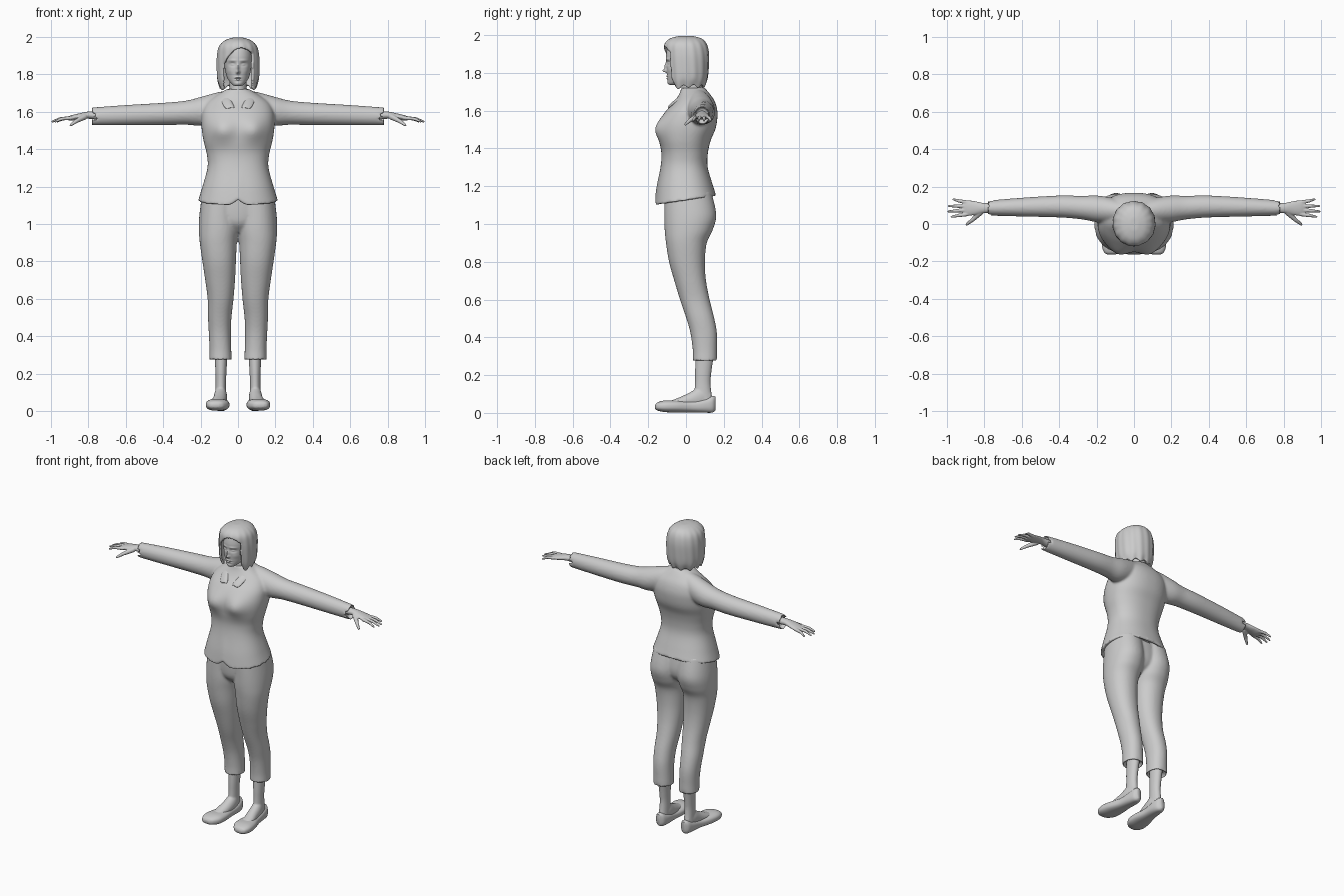
import bpy, bmesh, math
from mathutils import Vector

cube = bpy.data.objects.get("Cube")
if cube:
    bpy.data.objects.remove(cube)

GREY = bpy.data.materials.new("plain_grey")
GREY.use_nodes = True
GREY.diffuse_color = (0.6, 0.6, 0.6, 1)
for node in GREY.node_tree.nodes:
    if node.type == 'BSDF_PRINCIPLED':
        node.inputs["Base Color"].default_value = GREY.diffuse_color
        node.inputs["Roughness"].default_value = 0.7


def catmull(p0, p1, p2, p3, u):
    return [0.5 * (2 * b + (c - a) * u + (2 * a - 5 * b + 4 * c - d) * u * u
                   + (3 * b - a - 3 * c + d) * u ** 3) for a, b, c, d in zip(p0, p1, p2, p3)]


def loft(bm, axis, rows, segs=48, steps=6, power=2.0, lip=0.0):
    """Skin rounded sections; each row is (position, a_min, a_max, b_min, b_max)."""
    sections = []
    for i in range(len(rows) - 1):
        quad = [rows[max(0, min(len(rows) - 1, i + k))] for k in (-1, 0, 1, 2)]
        sections += [catmull(*quad, s / steps) for s in range(steps)]
    sections.append(list(rows[-1]))
    if lip:  # hollow opening at the first section
        t, a0, a1, b0, b1 = rows[0]
        da, db = (a1 - a0) * 0.06, (b1 - b0) * 0.06
        inner = [a0 + da, a1 - da, b0 + db, b1 - db]
        sections = [[t + lip] + inner, [t] + inner] + sections
    rings = []
    for t, a0, a1, b0, b1 in sections:
        ring = []
        for s in range(segs):
            ang = math.tau * s / segs
            c, n = math.cos(ang), math.sin(ang)
            a = (a0 + a1) / 2 + (a1 - a0) / 2 * math.copysign(abs(c) ** (2 / power), c)
            b = (b0 + b1) / 2 + (b1 - b0) / 2 * math.copysign(abs(n) ** (2 / power), n)
            co = {'x': (t, a, b), 'y': (a, t, b), 'z': (a, b, t)}[axis]
            ring.append(bm.verts.new(co))
        rings.append(ring)
    for lo, hi in zip(rings, rings[1:]):
        for s in range(segs):
            e = (s + 1) % segs
            bm.faces.new((lo[s], lo[e], hi[e], hi[s]))
    bm.faces.new(rings[0])
    bm.faces.new(rings[-1])
    bmesh.ops.recalc_face_normals(bm, faces=bm.faces)


def upright(rows):
    """Centred sections given as (z, half_width, y_front, y_back)."""
    return [(z, -w, w, f, b) for z, w, f, b in rows]


def capsule(bm, a, b, ra, rb):
    a, b = Vector(a), Vector(b)
    turn = (b - a).to_track_quat('Z', 'Y').to_matrix().to_4x4()
    turn.translation = (a + b) / 2
    bmesh.ops.create_cone(bm, cap_ends=True, segments=16, radius1=ra, radius2=rb,
                          depth=(b - a).length, matrix=turn)
    for p, r in ((a, ra), (b, rb)):
        made = bmesh.ops.create_uvsphere(bm, u_segments=16, v_segments=10, radius=r)
        bmesh.ops.translate(bm, verts=made["verts"], vec=p)


def bump(bm, spots):
    """Push the front surface by soft spots (x, z, amount, x_size, z_size), both sides."""
    for v in bm.verts:
        if v.co.y < 0:
            x, z = abs(v.co.x), v.co.z
            v.co.y -= sum(h * math.exp(-((x - px) / sx) ** 2 - ((z - pz) / sz) ** 2)
                          for px, pz, h, sx, sz in spots)


def finish(name, bm, mirror=False, voxel=0, smooth=0, solid=0, subsurf=0):
    mesh = bpy.data.meshes.new(name)
    bm.to_mesh(mesh)
    bm.free()
    mesh.materials.append(GREY)
    mesh.polygons.foreach_set("use_smooth", [True] * len(mesh.polygons))
    mesh.set_sharp_from_angle(angle=math.radians(50))
    obj = bpy.data.objects.new(name, mesh)
    bpy.context.collection.objects.link(obj)
    if mirror:
        obj.modifiers.new("mirror", 'MIRROR').merge_threshold = 0.0005
    if solid:
        mod = obj.modifiers.new("thickness", 'SOLIDIFY')
        mod.thickness, mod.offset = solid, -1
    if subsurf:
        mod = obj.modifiers.new("rounding", 'SUBSURF')
        mod.levels = mod.render_levels = subsurf
    if voxel:
        mod = obj.modifiers.new("blend", 'REMESH')
        mod.mode, mod.voxel_size, mod.use_smooth_shade = 'VOXEL', voxel, True
    if smooth:
        mod = obj.modifiers.new("relax", 'SMOOTH')
        mod.factor, mod.iterations = 0.5, smooth
    return obj


# Jacket: torso with hollow hem, plus both sleeves, blended together
bm = bmesh.new()
loft(bm, 'z', upright([
    (1.125, .213, -.165, .16), (1.2, .19, -.155, .14), (1.3, .163, -.135, .115),
    (1.37, .166, -.13, .115), (1.44, .183, -.14, .13), (1.5, .193, -.145, .155),
    (1.55, .195, -.135, .165), (1.6, .19, -.105, .166), (1.65, .165, -.06, .152),
    (1.69, .11, -.035, .125), (1.72, .06, -.025, .1)]), segs=80, power=2.3, lip=.04)
bump(bm, [(.085, 1.5, .027, .06, .06)])
for v in bm.verts:
    fade = max(0, min(1, (1.3 - v.co.z) / .17))
    v.co.z += fade * .15 * v.co.y
    if v.co.y < 0:
        v.co.z += fade * .028 * max(0, 1 - abs(v.co.x) / .035)
for side in (1, -1):
    loft(bm, 'x', [(side * t, *r) for t, *r in [
        (.78, .045, .125, 1.527, 1.622), (.6, .04, .14, 1.527, 1.635),
        (.4, .035, .152, 1.528, 1.647), (.28, .025, .15, 1.53, 1.658),
        (.2, .01, .152, 1.525, 1.678), (.12, .005, .14, 1.54, 1.7),
        (.05, .01, .12, 1.56, 1.715)]], lip=-.03 * side)
finish("jacket", bm, voxel=.0075, smooth=6)

# Collar: folded strip with pointed front tips
bm = bmesh.new()
inner = [(0, .088, 1.725), (.045, .07, 1.728), (.06, .025, 1.715), (.045, -.03, 1.68), (.006, -.098, 1.612)]
fold = [(0, .105, 1.722), (.058, .082, 1.722), (.074, .025, 1.71), (.06, -.045, 1.675), (.03, -.098, 1.63)]
outer = [(0, .13, 1.69), (.075, .095, 1.69), (.1, .02, 1.695), (.092, -.05, 1.658), (.068, -.105, 1.605)]
lines = [[bm.verts.new(p) for p in line] for line in (inner, fold, outer)]
for lo, hi in zip(lines, lines[1:]):
    for i in range(4):
        bm.faces.new((lo[i], hi[i], hi[i + 1], lo[i + 1]))
bmesh.ops.recalc_face_normals(bm, faces=bm.faces)
finish("collar", bm, mirror=True, solid=.01, subsurf=2)

# Trousers: two legs blended into a pelvis
bm = bmesh.new()
loft(bm, 'z', upright([(.955, .06, -.06, .06), (1.0, .14, -.1, .115),
                       (1.06, .18, -.112, .135), (1.16, .18, -.115, .125)]))
for side in (1, -1):
    legs = [(.272, .033, .153, .036, .165), (.33, .036, .152, .036, .165),
            (.42, .038, .156, .024, .164), (.5, .035, .16, .002, .15),
            (.6, .024, .162, -.032, .125), (.7, .016, .175, -.062, .106),
            (.8, .011, .19, -.09, .1), (.9, .006, .204, -.106, .11),
            (.97, -.005, .209, -.113, .142), (1.05, -.005, .206, -.115, .16),
            (1.17, -.005, .19, -.115, .135)]
    loft(bm, 'z', [(z, side * i, side * o, f, b) for z, i, o, f, b in legs], power=2.15, lip=.025)
finish("trousers", bm, voxel=.0075, smooth=5)

# Feet with ankles
bm = bmesh.new()
loft(bm, 'y', [(-.1, .07, .145, .02, .058), (-.04, .067, .142, .02, .08), (.02, .06, .132, .02, .108),
               (.08, .06, .125, .02, .14), (.13, .075, .112, .03, .12)])
loft(bm, 'z', [(.06, .063, .122, .04, .142), (.15, .064, .119, .047, .13),
               (.22, .061, .121, .048, .135), (.32, .055, .125, .052, .15)])
finish("feet", bm, mirror=True, voxel=.005, smooth=4)

# Flat slip-on shoes with a dipped opening along the top
bm = bmesh.new()
loft(bm, 'y', [(-.163, .1, .14, .022, .042), (-.15, .075, .16, .012, .056), (-.11, .05, .172, .004, .066),
               (-.05, .046, .165, .003, .066), (.03, .054, .14, .003, .064), (.1, .054, .13, .001, .078),
               (.14, .062, .122, .002, .09), (.157, .08, .105, .015, .085)], power=2.5)
finish("shoes", bm, mirror=True)

# Hands: palm, four spread fingers and a thumb
bm = bmesh.new()
loft(bm, 'x', [(.74, .058, .112, 1.555, 1.6), (.8, .058, .112, 1.562, 1.6), (.85, .048, .122, 1.558, 1.59),
               (.89, .044, .127, 1.552, 1.58), (.912, .055, .12, 1.556, 1.572)], segs=32)
for y0, y1, tip in ((.052, .038, .975), (.074, .067, .992), (.095, .096, .99), (.115, .132, .965)):
    mid = (.905 + tip) / 2
    capsule(bm, (.89, y0, 1.566), (mid, (y0 + y1) / 2, 1.562), .0105, .009)
    capsule(bm, (mid, (y0 + y1) / 2, 1.562), (tip, y1, 1.547), .009, .0055)
capsule(bm, (.82, .062, 1.572), (.862, .022, 1.55), .016, .011)
capsule(bm, (.862, .022, 1.55), (.893, -.002, 1.528), .011, .007)
finish("hands", bm, mirror=True, voxel=.0035, smooth=3)

# Neck
bm = bmesh.new()
loft(bm, 'z', upright([(1.6, .06, -.095, .08), (1.64, .055, -.06, .085), (1.69, .047, -.03, .088),
                       (1.74, .046, -.022, .09), (1.8, .048, -.02, .09)]))
finish("neck", bm)

# Head with sculpted features
bm = bmesh.new()
loft(bm, 'z', upright([(1.736, .014, -.086, -.05), (1.744, .03, -.094, -.025), (1.77, .052, -.097, .03),
                       (1.8, .064, -.1, .07), (1.85, .073, -.104, .095), (1.9, .076, -.105, .1),
                       (1.95, .068, -.09, .095), (1.985, .035, -.05, .055)]), segs=128, steps=14, power=2.15)
bump(bm, [(0, 1.811, .021, .009, .009), (0, 1.833, .011, .008, .02),   # nose
          (.03, 1.852, -.011, .017, .01), (.03, 1.851, .008, .011, .005),  # eyes
          (.03, 1.873, .004, .022, .006), (.045, 1.815, .003, .018, .015),  # brows, cheeks
          (0, 1.782, .006, .016, .004), (0, 1.77, .006, .014, .004),  # lips
          (0, 1.776, -.003, .02, .002), (0, 1.75, .004, .016, .009)])  # mouth, chin
finish("head", bm)

# Bobbed hair: ridged shell with a swept face opening and ragged tips
bm = bmesh.new()
loft(bm, 'z', upright([(1.728, .096, -.095, .1), (1.77, .11, -.108, .114), (1.83, .114, -.114, .12),
                       (1.9, .112, -.118, .121), (1.95, .1, -.115, .11), (1.98, .07, -.088, .085),
                       (1.994, .03, -.042, .042), (1.996, .004, -.008, .008)]), segs=128, steps=10, power=2.1)
bm.faces.ensure_lookup_table()
doomed = [f for f in bm.faces if len(f.verts) > 4 and f.calc_center_median().z < 1.8]
for f in bm.faces:
    c = f.calc_center_median()
    arch = 1.94 - 9 * (c.x - .02) ** 2
    if c.y < 0 and abs(c.x) < .08 and c.z < arch:
        doomed.append(f)
bmesh.ops.delete(bm, geom=doomed, context='FACES')
for v in bm.verts:
    ang = math.atan2(v.co.y, v.co.x)
    low = max(0, (1.8 - v.co.z) / .07)
    ridge = 1 + .012 * math.sin(15 * ang + 8 * v.co.z) * min(1, (2 - v.co.z) / .05)
    v.co.x *= ridge
    v.co.y *= ridge
    v.co.z -= low * (.008 * math.sin(11 * ang) + .016 * max(0, -v.co.y / .1))
finish("hair", bm, solid=.014, smooth=3)
